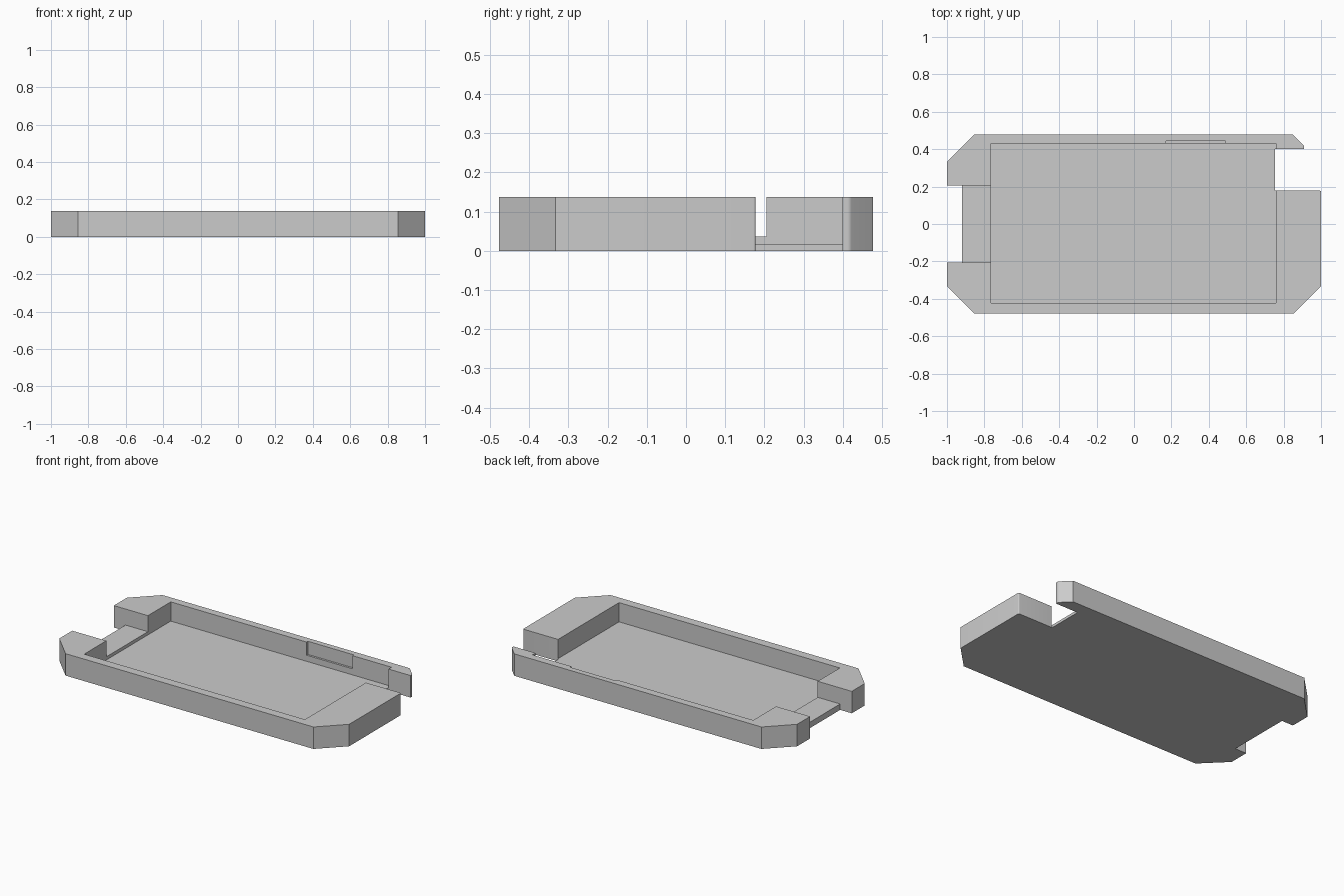
import bpy, bmesh, math

if "Cube" in bpy.data.objects:
    bpy.data.objects.remove(bpy.data.objects["Cube"])

H = 0.137       # overall height
FLOOR = 0.017   # tray floor thickness

grey = bpy.data.materials.new("light grey")
grey.diffuse_color = (0.6, 0.6, 0.6, 1)
grey.use_nodes = True
grey.node_tree.nodes["Principled BSDF"].inputs["Base Color"].default_value = grey.diffuse_color


def prism(name, pts, z0, z1):
    """Extrude a flat outline between two heights."""
    bm = bmesh.new()
    face = bm.faces.new([bm.verts.new((x, y, z0)) for x, y in pts])
    ext = bmesh.ops.extrude_face_region(bm, geom=[face])
    top = [v for v in ext["geom"] if isinstance(v, bmesh.types.BMVert)]
    bmesh.ops.translate(bm, verts=top, vec=(0, 0, z1 - z0))
    bmesh.ops.recalc_face_normals(bm, faces=bm.faces)
    me = bpy.data.meshes.new(name)
    bm.to_mesh(me)
    bm.free()
    me.materials.append(grey)
    ob = bpy.data.objects.new(name, me)
    bpy.context.collection.objects.link(ob)
    return ob


def cut(target, name, x0, x1, y0, y1, z0):
    """Cut a box-shaped pocket that is open at the top."""
    c = prism(name, [(x0, y0), (x1, y0), (x1, y1), (x0, y1)], z0, H + 0.1)
    m = target.modifiers.new(name, "BOOLEAN")
    m.object, m.operation, m.solver = c, "DIFFERENCE", "EXACT"
    bpy.context.view_layer.objects.active = target
    bpy.ops.object.modifier_apply(modifier=name)
    bpy.data.objects.remove(c)


def arc(cx, cy, r, a0, a1, n=5):
    return [(cx + r * math.cos(math.radians(a0 + (a1 - a0) * i / n)),
             cy + r * math.sin(math.radians(a0 + (a1 - a0) * i / n)))
            for i in range(n + 1)]


# Tray outline: chamfered corners, stepped left end, slot and thin arm on the right
outline = [(-0.855, -0.478), (0.855, -0.478), (1, -0.333)]
outline += arc(0.994, 0.172, 0.006, 0, 90)
outline += [(0.753, 0.178), (0.753, 0.4), (0.91, 0.4)]
outline += arc(0.895, 0.412, 0.015, 0, 45)
outline += [(0.85, 0.478), (-0.855, 0.478), (-1, 0.333),
            (-1, 0.205), (-0.92, 0.205), (-0.92, -0.205), (-1, -0.205), (-1, -0.333)]
tray = prism("tray", outline, 0, H)

# Main cavity, left opening with raised sill, shallow recess in the back wall
cut(tray, "cavity", -0.765, 0.758, -0.423, 0.43, FLOOR)
cut(tray, "left_opening", -1.1, -0.7, -0.205, 0.205, 0.037)
cut(tray, "wall_recess", 0.172, 0.49, 0.4, 0.443, 0.055)

bpy.context.view_layer.objects.active = tray
tray.select_set(True)
bpy.ops.object.shade_smooth_by_angle(angle=math.radians(30))
